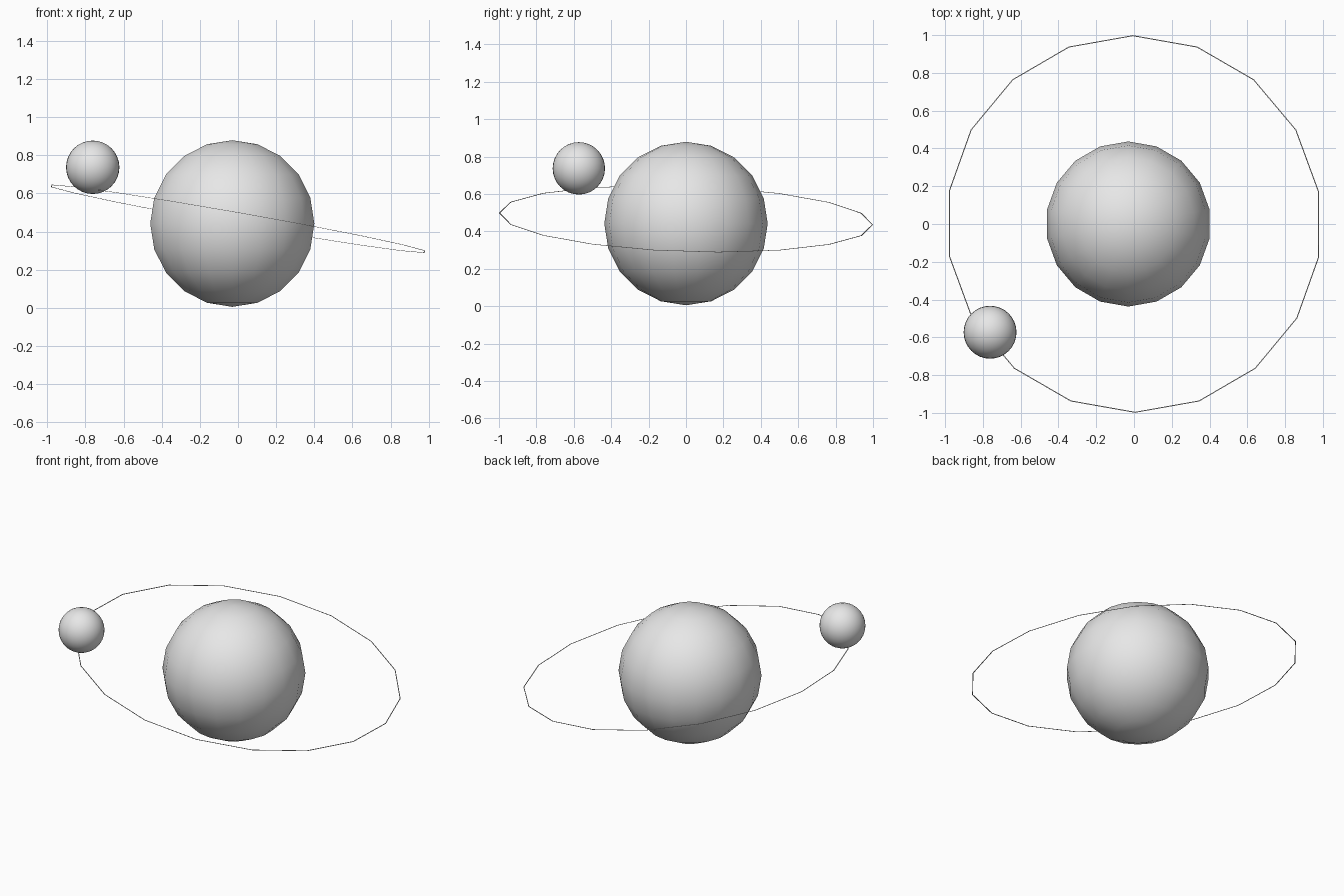
import bpy, bmesh
from math import radians
from mathutils import Vector

cube = bpy.data.objects.get("Cube")
if cube:
    bpy.data.objects.remove(cube, do_unlink=True)

# One plain grey for every part
grey = bpy.data.materials.new("light_grey")
grey.use_nodes = True
grey.diffuse_color = (0.8, 0.8, 0.8, 1)
grey.node_tree.nodes["Principled BSDF"].inputs["Base Color"].default_value = (0.8, 0.8, 0.8, 1)


def add_object(name, bm, location, smooth):
    bmesh.ops.recalc_face_normals(bm, faces=bm.faces)
    for face in bm.faces:
        face.smooth = smooth
    mesh = bpy.data.meshes.new(name)
    bm.to_mesh(mesh)
    bm.free()
    mesh.materials.append(grey)
    obj = bpy.data.objects.new(name, mesh)
    obj.location = location
    bpy.context.collection.objects.link(obj)
    return obj


def add_ball(name, location, radius, segments, rings):
    bm = bmesh.new()
    bmesh.ops.create_uvsphere(bm, u_segments=segments, v_segments=rings, radius=radius)
    return add_object(name, bm, location, True)


# Large low-poly planet and its smaller, rounder moon
add_ball("planet", (-0.03, 0, 0.442), 0.437, 18, 10)
add_ball("moon", (-0.762, -0.573, 0.737), 0.14, 32, 16)

# Hair-thin flat orbit band: a small rectangle spun around the z axis
bm = bmesh.new()
width, height = 0.005, 0.001
corners = [(1 - width, -height), (1, -height), (1, height), (1 - width, height)]
section = [bm.verts.new((0, y, z)) for y, z in corners]
edges = [bm.edges.new((section[i], section[(i + 1) % 4])) for i in range(4)]
bmesh.ops.spin(bm, geom=section + edges, cent=Vector((0, 0, 0)), axis=Vector((0, 0, 1)),
               angle=radians(360), steps=18, use_duplicate=False)
bmesh.ops.remove_doubles(bm, verts=bm.verts, dist=0.0002)
orbit = add_object("orbit_ring", bm, (0, 0, 0.467), False)
orbit.rotation_euler = (radians(-1.85), radians(10), 0)
orbit.scale.x = 1.01
